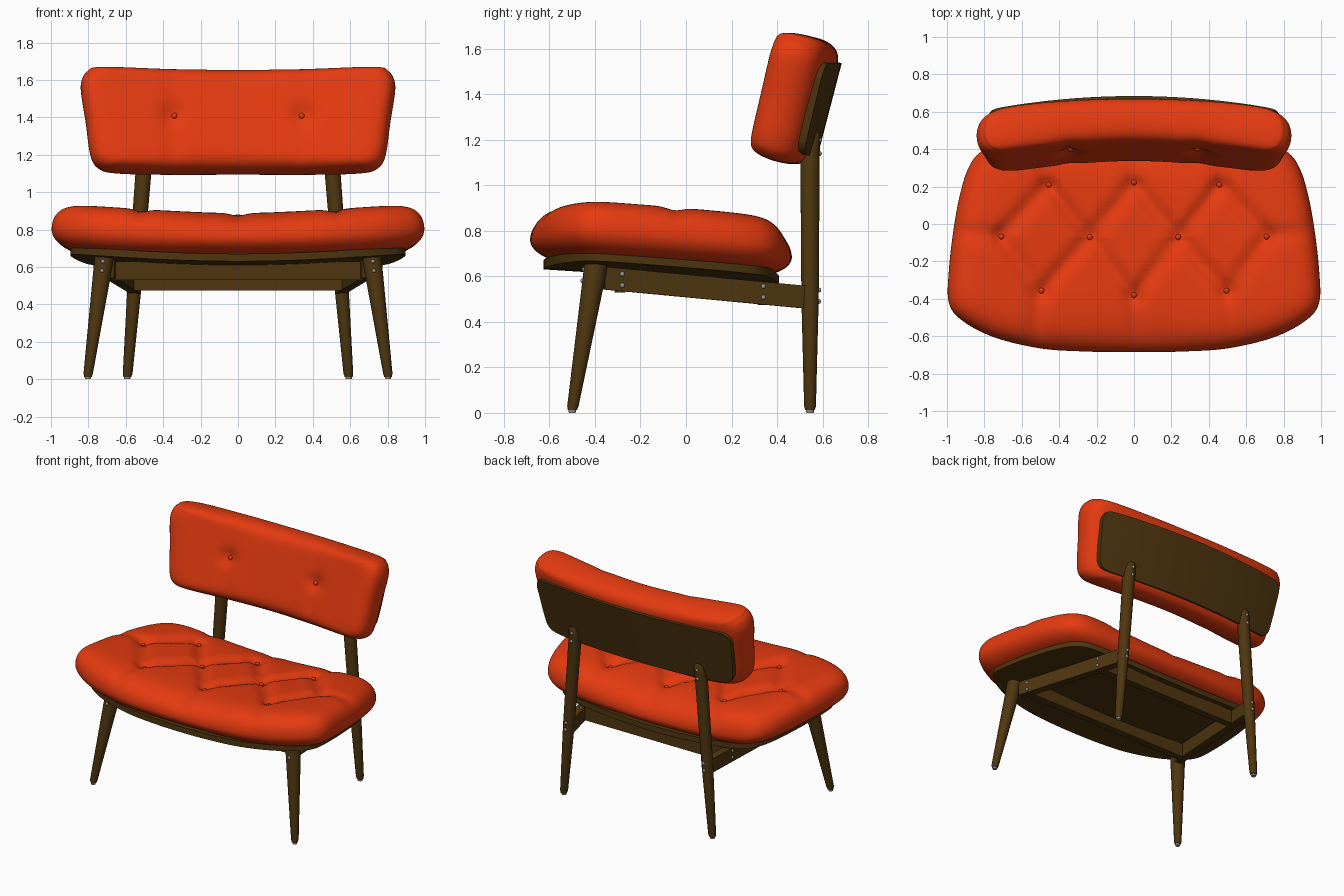
import bpy, bmesh, math
from mathutils import Vector

if "Cube" in bpy.data.objects:
    bpy.data.objects.remove(bpy.data.objects["Cube"])


def material(name, col):
    m = bpy.data.materials.new(name)
    m.diffuse_color = (*col, 1)
    m.use_nodes = True
    m.node_tree.nodes["Principled BSDF"].inputs["Base Color"].default_value = m.diffuse_color
    return m


RED = material("orange red fabric", (0.78, 0.043, 0.005))
BROWN = material("dark brown wood", (0.078, 0.037, 0.005))
GREY = material("grey metal", (0.3, 0.3, 0.32))


def finish(bm, name, mat, angle=40):
    bmesh.ops.recalc_face_normals(bm, faces=bm.faces[:])
    me = bpy.data.meshes.new(name)
    bm.to_mesh(me)
    bm.free()
    me.materials.append(mat)
    ob = bpy.data.objects.new(name, me)
    bpy.context.collection.objects.link(ob)
    bpy.ops.object.select_all(action='DESELECT')
    ob.select_set(True)
    bpy.context.view_layer.objects.active = ob
    bpy.ops.object.shade_smooth_by_angle(angle=math.radians(angle))
    return ob


def loft(name, rings, mat, angle=40):
    bm = bmesh.new()
    vs = [[bm.verts.new(p) for p in r] for r in rings]
    n = len(rings[0])
    for a, b in zip(vs, vs[1:]):
        for i in range(n):
            j = (i + 1) % n
            bm.faces.new((a[i], a[j], b[j], b[i]))
    bm.faces.new(vs[0])
    bm.faces.new(vs[-1])
    return finish(bm, name, mat, angle)


def outline(half, steps=8):
    """Closed smooth curve through half points mirrored in x."""
    pts = half + [(-x, y) for x, y in half[-2:0:-1]]
    n, out = len(pts), []
    for i in range(n):
        p = [Vector(pts[(i + k) % n]) for k in (-1, 0, 1, 2)]
        for s in range(steps):
            t = s / steps
            out.append(0.5 * (2 * p[1] + (p[2] - p[0]) * t
                              + (2 * p[0] - 5 * p[1] + 4 * p[2] - p[3]) * t * t
                              + (3 * p[1] - p[0] - 3 * p[2] + p[3]) * t ** 3))
    return out


def cushion(name, curve, c, top, bottom, pv, px, place, dent):
    """Pillow: scaled outlines with a superellipse thickness profile."""
    hw = max(p.x for p in curve)
    steps = [math.pi / 2 * i / 44 for i in range(1, 45)]
    seq = [(math.sin(a), top) for a in steps]
    seq += [(math.sin(a), -bottom) for a in steps[-2:12:-1]]
    rings, surface = [], []
    for k, h in seq:
        ring = []
        for o in curve:
            p = pv + (px - pv) * (o.x / hw) ** 2
            q = c + (o - c) * k
            f = math.sqrt(max(0, 1 - k ** p))
            w = h * f - (dent(q) * f if h > 0 else 0)
            pos = place(q.x, q.y, w)
            ring.append(pos)
            if h > 0:
                surface.append((q, pos))
        rings.append(ring)
    loft(name, rings, RED, 70)
    return surface


def board(name, curve, c, kmax, w0, w1, place):
    ks = [kmax * i / 12 for i in range(1, 13)]
    seq = [(k, w0) for k in ks] + [(k, w1) for k in reversed(ks)]
    loft(name, [[place(*(c + (o - c) * k), w) for o in curve] for k, w in seq], BROWN)


def ball(name, pos, r, mat):
    bm = bmesh.new()
    bmesh.ops.create_uvsphere(bm, u_segments=12, v_segments=8, radius=r)
    bmesh.ops.translate(bm, verts=bm.verts[:], vec=pos)
    finish(bm, name, mat, 80)


def buttons(name, points, surface):
    for p in points:
        pos = min(surface, key=lambda s: (s[0] - p).length)[1]
        ball(name, pos, 0.016, RED)


def seg_dist(p, a, b):
    d = b - a
    t = max(0, min(1, (p - a).dot(d) / d.length_squared))
    return (p - a - d * t).length


# Seat cushion with diamond tufting
seat_curve = outline([(0, -.685), (.25, -.682), (.5, -.665), (.75, -.605), (.92, -.515),
                      (.99, -.42), (.99, -.25), (.965, -.03), (.93, .16), (.885, .3),
                      (.82, .385), (.7, .43), (.4, .455), (0, .465)])
seat_c = Vector((0, -.1))
tufts = [Vector(p) for p in ((-.46, .21), (0, .215), (.46, .21), (-.715, -.06), (-.24, -.07),
                             (.24, -.07), (.715, -.06), (-.5, -.365), (0, -.385), (.5, -.365))]
creases = [(a, b, .025) for a in tufts for b in tufts
           if a.y - b.y > .2 and (a - b).length < .45]
creases += [(p, Vector((p.x * 1.1, -.7 if p.y < 0 else .5)), .014) for p in tufts if abs(p.y) > .1]
creases += [(p, Vector((p.x * 1.4, -.03)), .014) for p in tufts if abs(p.x) > .7]


def seat_dent(p):
    line = max(d * math.exp(-(seg_dist(p, a, b) / .045) ** 2) for a, b, d in creases)
    return line + max(.022 * math.exp(-((p - t).length / .05) ** 2) for t in tufts)


def seat_place(x, y, w):
    return Vector((x, y, .715 - .065 * y + .065 * x * x + w))


surf = cushion("seat_cushion", seat_curve, seat_c, .15, .105, 5, 14, seat_place, seat_dent)
buttons("seat_button", tufts, surf)
board("seat_board", seat_curve, seat_c, .9, -.085, -.125, seat_place)

# Backrest cushion, tilted and bent around the sitter
back_curve = outline([(0, -.285), (.4, -.284), (.66, -.275), (.75, -.25), (.79, -.18), (.815, 0),
                      (.838, .15), (.838, .22), (.81, .272), (.74, .293), (.4, .285), (0, .28)])
tilt = math.atan(.26)
zero = Vector((0, 0))
back_tufts = [Vector((-.35, .01)), Vector((.35, .01))]


def back_place(x, v, w):
    return Vector((x, .51 - .12 * x * x + v * math.sin(tilt) - w * math.cos(tilt),
                   1.375 + v * math.cos(tilt) + w * math.sin(tilt)))


def back_dent(p):
    return max(.025 * math.exp(-((p - t).length / .06) ** 2)
               + .008 * math.exp(-((p.x - t.x) / .05) ** 2) for t in back_tufts)


surf = cushion("backrest_cushion", back_curve, zero, .13, .115, 8, 18, back_place, back_dent)
buttons("backrest_button", back_tufts, surf)
panel = outline([(0, -.22), (.4, -.22), (.66, -.215), (.73, -.18), (.75, -.1), (.765, .05),
                 (.77, .14), (.74, .19), (.67, .2), (.4, .2), (0, .2)])
board("backrest_board", panel, zero, 1, -.09, -.128, back_place)


# Frame helpers
def leg(name, stations):
    """Round tapered leg from (x, y, z, radius) stations."""
    loft(name, [[Vector((x + r * math.cos(a), y + r * math.sin(a), z))
                 for a in (math.tau * i / 24 for i in range(24))]
                for x, y, z, r in stations], GREY if "foot" in name else BROWN)


def beam(name, a, b, height, thick):
    a, b = Vector(a), Vector(b)
    d = b - a
    side = Vector((-d.y, d.x, 0)).normalized() * thick / 2
    up = Vector((0, 0, height / 2))
    loft(name, [[p - side - up, p + side - up, p + side + up, p - side + up] for p in (a, b)], BROWN)


# Legs, feet, side rails and screws on both sides
for s in (-1, 1):
    leg("front_leg", [(s * .802, -.499, .012, .02), (s * .801, -.497, .03, .025),
                      (s * .722, -.403, .6, .05), (s * .714, -.394, .665, .052)])
    leg("front_foot", [(s * .803, -.5, 0, .015), (s * .803, -.5, .014, .017)])
    leg("back_leg", [(s * .592, .545, .012, .021), (s * .59, .545, .03, .026),
                     (s * .553, .545, .5, .038), (s * .5, .545, 1.18, .043),
                     (s * .497, .55, 1.225, .04), (s * .495, .555, 1.245, .026)])
    leg("back_foot", [(s * .592, .545, 0, .016), (s * .592, .545, .014, .018)])
    beam("side_rail", (s * .69, -.36, .592), (s * .55, .53, .508), .1, .055)
    for p in ((.703, -.28, .56), (.703, -.28, .61), (.604, .34, .508), (.604, .34, .556),
              (.727, -.453, .58), (.722, -.447, .63), (.552, .582, .49), (.548, .583, .54),
              (.503, .586, 1.14), (.499, .586, 1.2)):
        ball("screw", (s * p[0], p[1], p[2]), .011, GREY)

# Cross rails
beam("front_cross_rail", (-.67, -.29, .58), (.67, -.29, .58), .1, .05)
beam("rear_cross_rail", (-.57, .34, .525), (.57, .34, .525), .1, .05)
